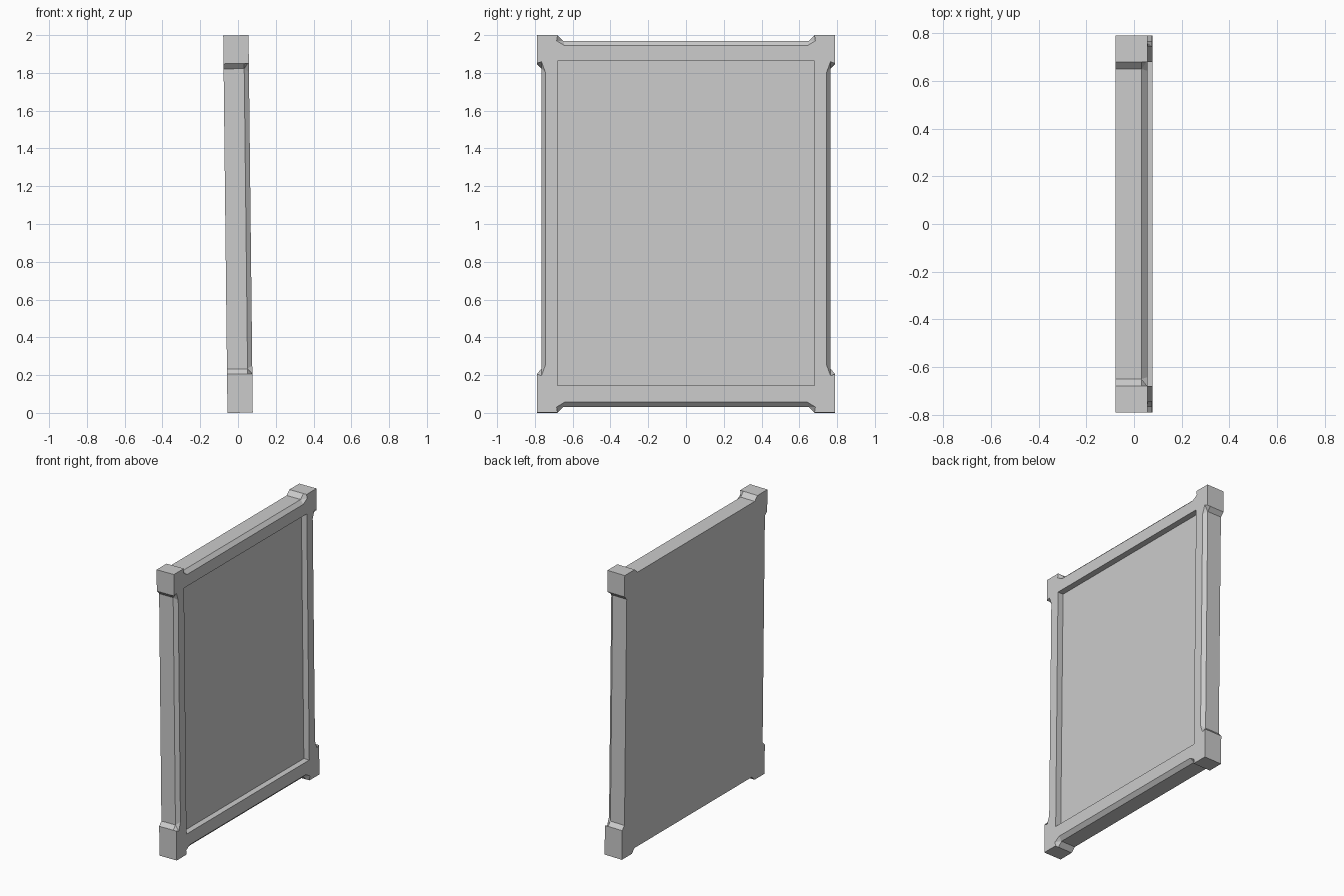
import bpy, bmesh
from mathutils import Matrix

if "Cube" in bpy.data.objects:
    bpy.data.objects.remove(bpy.data.objects["Cube"])

HALF_T = 0.067      # half thickness along x
HALF_H = 0.9992     # half height before the slight lean
BEVEL = 0.025       # depth of the bevel on the front edge
RECESS = 0.042      # depth of the sunken panel


def corner(h):
    """Front and body outline of one corner: (y, distance from the end)."""
    front = [(.643, .055), (.685, .03), (.68, 0), (.79, 0),
             (.79, h), (.765, h - .01), (.745, h + .045)]
    body = [(.65, .03), (.65, .03), (.68, 0), (.79, 0),
            (.79, h), (.765, h + .027), (.765, h + .027)]
    return front, body


def outline(which):
    """Full loop made by mirroring the corner outline to all four corners."""
    loop = []
    for sy, sz, h in ((1, 1, .15), (1, -1, .205), (-1, -1, .205), (-1, 1, .15)):
        pts = [(sy * y, sz * (HALF_H - d)) for y, d in corner(h)[which]]
        loop += pts if sy * sz > 0 else pts[::-1]
    return loop


bm = bmesh.new()


def ring(points, x):
    return [bm.verts.new((x, y, z)) for y, z in points]


def bridge(a, b):
    n = len(a)
    for i in range(n):
        j = (i + 1) % n
        bm.faces.new((a[i], a[j], b[j], b[i]))


# Outer body: front outline, bevel, straight sides, flat back
front = ring(outline(0), HALF_T)
mid = ring(outline(1), HALF_T - BEVEL)
back = ring(outline(1), -HALF_T)
bridge(front, mid)
bridge(mid, back)

# Sunken panel
opening = [(-.68, -.857), (.68, -.857), (.68, .863), (-.68, .863)]
rim = ring(opening, HALF_T)
floor = ring(opening, HALF_T - RECESS)
bridge(rim, floor)
bm.faces.new(floor)

# Merge the points shared at bevel ends, then fill front border and back
bmesh.ops.remove_doubles(bm, verts=bm.verts[:], dist=1e-5)
for x in (HALF_T, -HALF_T):
    open_edges = [e for e in bm.edges if e.is_boundary
                  and all(abs(v.co.x - x) < 1e-4 for v in e.verts)]
    bmesh.ops.triangle_fill(bm, edges=open_edges, use_beauty=True)
bmesh.ops.recalc_face_normals(bm, faces=bm.faces[:])

# Slight lean, then stand on the ground
bm.transform(Matrix.Translation((0, 0, 1)) @ Matrix.Rotation(-0.0112, 4, 'Y'))
low = min(v.co.z for v in bm.verts)
bm.transform(Matrix.Translation((0, 0, -low)))

mesh = bpy.data.meshes.new("framed_panel")
bm.to_mesh(mesh)
bm.free()
bpy.context.collection.objects.link(bpy.data.objects.new("framed_panel", mesh))
